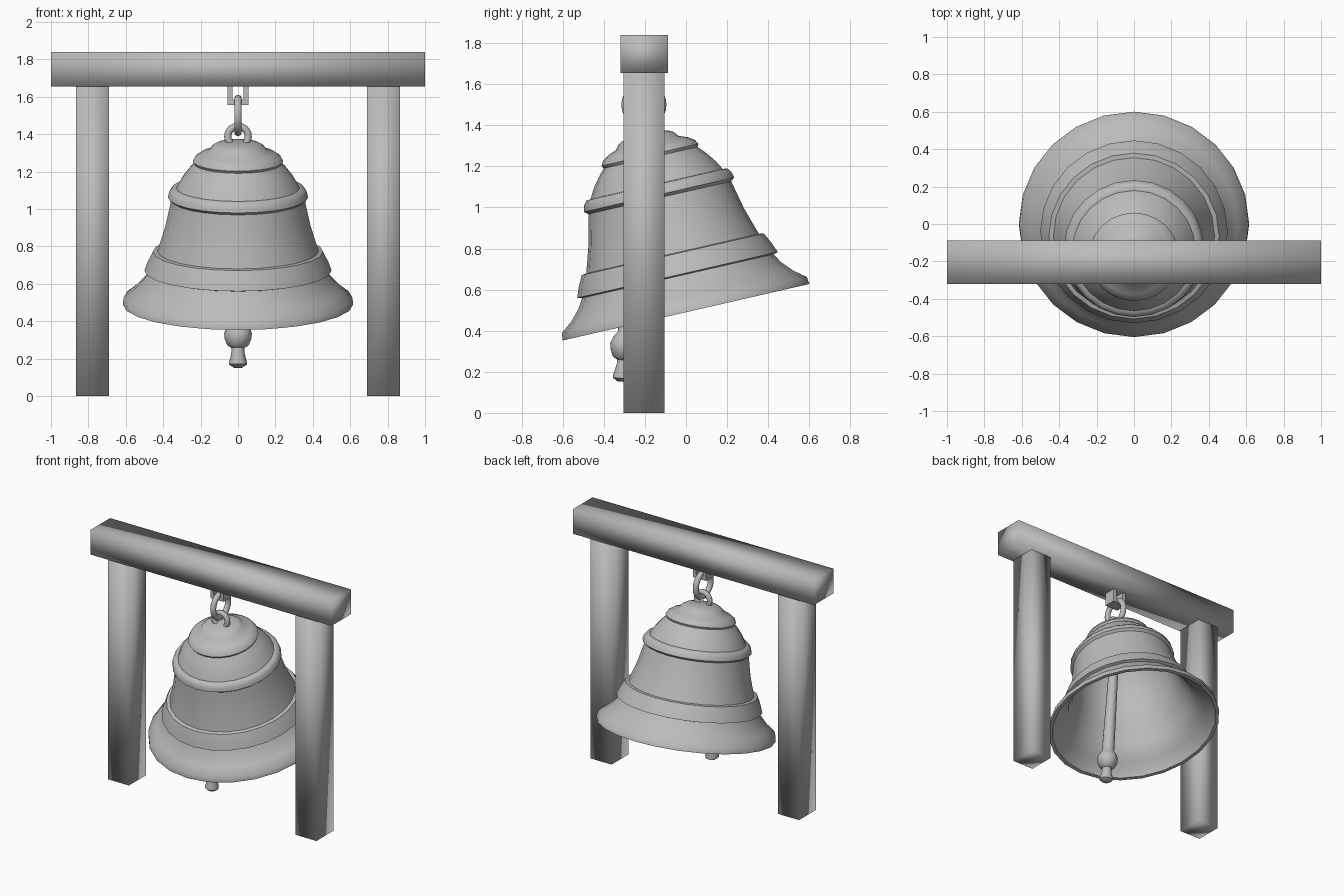
import bpy, bmesh, math
from mathutils import Matrix, Vector

if "Cube" in bpy.data.objects:
    bpy.data.objects.remove(bpy.data.objects["Cube"])

grey = bpy.data.materials.new("plain grey")
grey.diffuse_color = (0.5, 0.5, 0.5, 1)
grey.use_nodes = True
grey.node_tree.nodes["Principled BSDF"].inputs["Base Color"].default_value = grey.diffuse_color


def finish(name, bm, smooth=True, angle=None):
    bmesh.ops.recalc_face_normals(bm, faces=bm.faces)
    for f in bm.faces:
        f.smooth = smooth
    mesh = bpy.data.meshes.new(name)
    bm.to_mesh(mesh)
    bm.free()
    mesh.materials.append(grey)
    ob = bpy.data.objects.new(name, mesh)
    bpy.context.collection.objects.link(ob)
    if angle:
        bpy.ops.object.select_all(action='DESELECT')
        ob.select_set(True)
        bpy.context.view_layer.objects.active = ob
        bpy.ops.object.shade_smooth_by_angle(angle=math.radians(angle))
    return ob


def box(name, lo, hi, smooth=True):
    lo, hi = Vector(lo), Vector(hi)
    bm = bmesh.new()
    bmesh.ops.create_cube(bm, size=1, matrix=Matrix.Translation((lo + hi) / 2)
                          @ Matrix.Diagonal((*(hi - lo), 1)))
    return finish(name, bm, smooth)


def lathe(name, profile, matrix, steps, angle=None):
    """Spin (radius, height) points around the local z axis."""
    bm = bmesh.new()
    vs = [bm.verts.new((r, 0, z)) for r, z in profile]
    es = [bm.edges.new(p) for p in zip(vs, vs[1:])]
    bmesh.ops.spin(bm, geom=vs + es, axis=(0, 0, 1), cent=(0, 0, 0),
                   angle=math.tau, steps=steps, use_merge=True)
    bmesh.ops.remove_doubles(bm, verts=bm.verts, dist=1e-4)
    bm.transform(matrix)
    return finish(name, bm, True, angle)


def ring(name, centre, major, minor, matrix, stretch=1.0):
    section = [(major + minor * math.cos(i * math.tau / 10),
                minor * math.sin(i * math.tau / 10)) for i in range(11)]
    lathe(name, section, Matrix.Translation(centre)
          @ Matrix.Diagonal((1, 1, stretch, 1)) @ matrix, 24)


# Timber frame
box("crossbeam", (-1, -0.32, 1.655), (1, -0.088, 1.84))
for side, x in (("left", -0.778), ("right", 0.778)):
    box(side + "_post", (x - 0.087, -0.305, 0), (x + 0.087, -0.105, 1.657))

# Staple under the beam
for side, x in (("left", -0.042), ("right", 0.042)):
    box(side + "_staple_arm", (x - 0.013, -0.25, 1.556), (x + 0.013, -0.16, 1.657), False)
box("staple_bar", (-0.05, -0.25, 1.556), (0.05, -0.16, 1.585), False)

# Hanging link and bell loop
ring("hanging_link", (0, -0.205, 1.5), 0.089, 0.021, Matrix.Rotation(math.pi / 2, 4, 'Y'))
ring("bell_loop", (0, -0.203, 1.387), 0.055, 0.019, Matrix.Rotation(math.pi / 2, 4, 'X'))

# Hollow bell, tilted forward: outer wall from crown to lip, then inner wall
outer = [(0, 0.895), (0.06, 0.893), (0.118, 0.88), (0.138, 0.868), (0.156, 0.845),
         (0.2, 0.828), (0.23, 0.808), (0.242, 0.786), (0.234, 0.772),
         (0.268, 0.735), (0.305, 0.685), (0.33, 0.64), (0.352, 0.638),
         (0.369, 0.615), (0.375, 0.587), (0.357, 0.572), (0.366, 0.53),
         (0.388, 0.43), (0.431, 0.293), (0.455, 0.289), (0.482, 0.235),
         (0.501, 0.186), (0.478, 0.18), (0.505, 0.135), (0.555, 0.08),
         (0.612, 0.036), (0.616, 0)]
inner = [(0.59, 0.0), (0.575, 0.03), (0.52, 0.08), (0.475, 0.13), (0.448, 0.18),
         (0.43, 0.235), (0.4, 0.293), (0.36, 0.43), (0.335, 0.55),
         (0.3, 0.64), (0.24, 0.735), (0.2, 0.79), (0.12, 0.84), (0, 0.86)]
tilt = Matrix.Translation((0, 0, 0.49)) @ Matrix.Rotation(math.radians(12.9), 4, 'X')
lathe("bell", outer + inner, tilt, 24, 50)

# Clapper: rod, ball and flared tip hung from inside the crown
clapper = [(0, 0), (0.024, 0), (0.047, 0.016), (0.047, 0.028), (0.034, 0.085),
           (0.034, 0.105), (0.056, 0.118), (0.072, 0.155), (0.074, 0.185),
           (0.06, 0.22), (0.044, 0.24), (0.044, 0.27), (0.03, 1.15), (0, 1.15)]
swing = Matrix.Translation((0, -0.311, 0.152)) @ Matrix.Rotation(math.radians(-5.4), 4, 'X')
lathe("clapper", clapper, swing, 16, 50)
